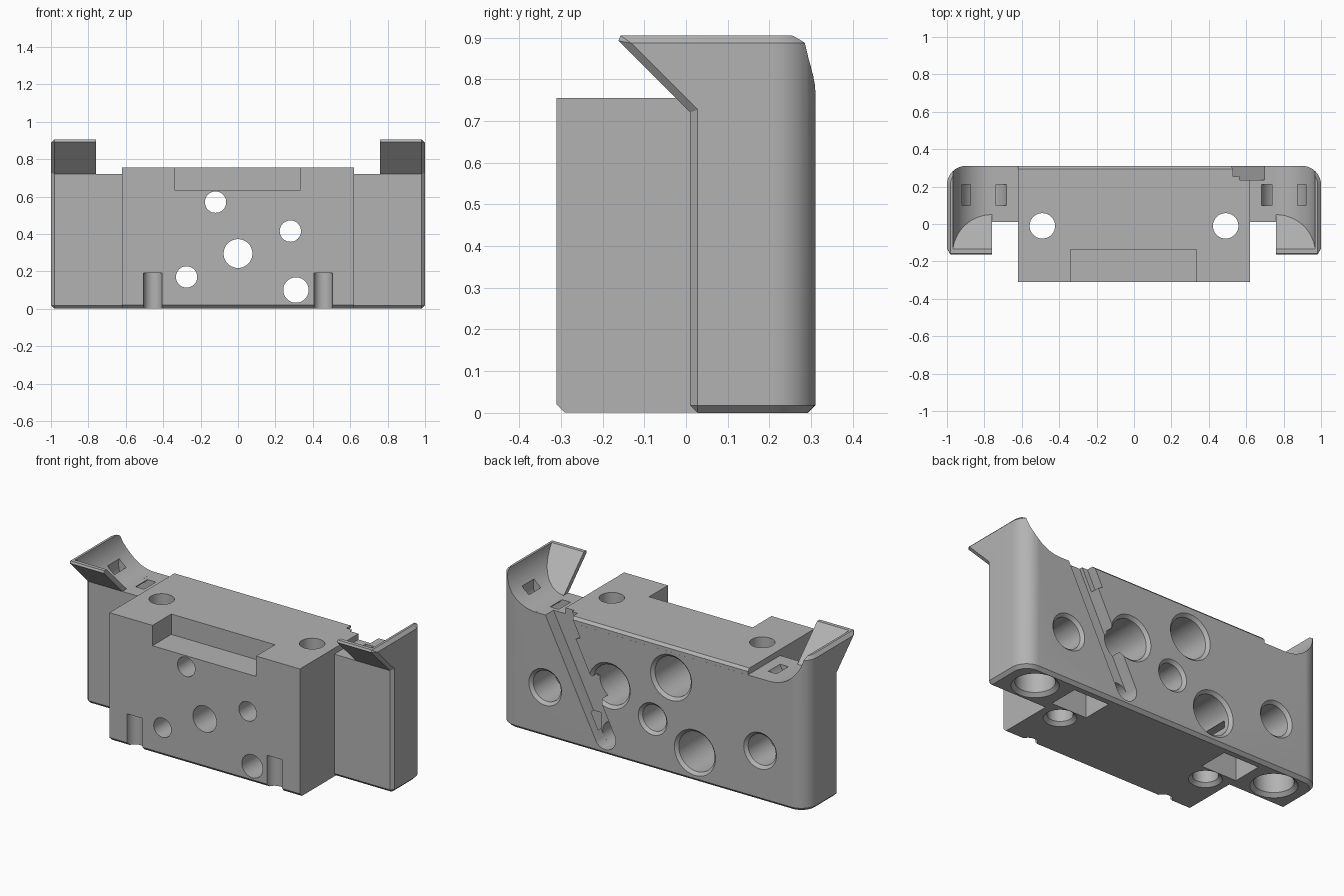
import bpy, bmesh
from math import sin, cos, pi, radians, sqrt
from mathutils import Vector

cube = bpy.data.objects.get("Cube")
if cube:
    bpy.data.objects.remove(cube, do_unlink=True)

grey = bpy.data.materials.new("plain grey")
grey.use_nodes = True
COLOUR = (0.45, 0.45, 0.45, 1)
grey.diffuse_color = COLOUR
grey.node_tree.nodes["Principled BSDF"].inputs["Base Color"].default_value = COLOUR


def place(axis, u, v, w):
    """Put profile point (u, v) at distance w along the axis."""
    return {"x": Vector((w, u, v)), "y": Vector((u, w, v)), "z": Vector((u, v, w))}[axis]


def loft(name, rings):
    """Closed solid through a list of equal rings of points."""
    bm = bmesh.new()
    loops = [[bm.verts.new(p) for p in ring] for ring in rings]
    n = len(loops[0])
    for a, b in zip(loops, loops[1:]):
        for i in range(n):
            j = (i + 1) % n
            bm.faces.new((a[i], a[j], b[j], b[i]))
    bm.faces.new(loops[0])
    bm.faces.new(loops[-1])
    bmesh.ops.recalc_face_normals(bm, faces=bm.faces)
    mesh = bpy.data.meshes.new(name)
    bm.to_mesh(mesh)
    bm.free()
    ob = bpy.data.objects.new(name, mesh)
    bpy.context.collection.objects.link(ob)
    mesh.materials.append(grey)
    return ob


def prism(name, axis, pts, a, b):
    return loft(name, [[place(axis, u, v, w) for u, v in pts] for w in (a, b)])


def drill(axis, u, v, steps, n=40):
    """Turned cutter: steps are (distance along axis, radius)."""
    return loft("drill", [[place(axis, u + r * cos(2 * pi * i / n), v + r * sin(2 * pi * i / n), w)
                           for i in range(n)] for w, r in steps])


def rect(a, b, c, d):
    return [(a, c), (b, c), (b, d), (a, d)]


def arc(cx, cy, r, a0, a1, n):
    return [(cx + r * cos(radians(a0 + (a1 - a0) * i / n)),
             cy + r * sin(radians(a0 + (a1 - a0) * i / n))) for i in range(n + 1)]


def apply(ob, mod):
    bpy.context.view_layer.objects.active = ob
    bpy.ops.object.modifier_apply(modifier=mod.name)


def combine(ob, other, operation="DIFFERENCE"):
    mod = ob.modifiers.new("combine", "BOOLEAN")
    mod.operation, mod.solver, mod.object = operation, "EXACT", other
    apply(ob, mod)
    bpy.data.objects.remove(other, do_unlink=True)


# Wide back plate with overhanging horns, rounded back corners, chamfered edges
body = prism("mounting_block", "x",
             [(.01, 0), (.31, 0), (.31, .905), (-.175, .905), (.01, .72)], -1, 1)
bm = bmesh.new()
bm.from_mesh(body.data)
corners = [e for e in bm.edges
           if all(v.co.y > .3 for v in e.verts) and abs(e.verts[0].co.z - e.verts[1].co.z) > .5]
bmesh.ops.bevel(bm, geom=corners, offset=.1, segments=10, profile=.5, affect="EDGES")
bm.to_mesh(body.data)
bm.free()
chamfer = body.modifiers.new("chamfer", "BEVEL")
chamfer.width, chamfer.segments = .018, 1
chamfer.limit_method, chamfer.angle_limit = "ANGLE", radians(50)
apply(body, chamfer)

# Open the middle, then scoop each horn behind its sloping front lip
combine(body, prism("opening", "y", rect(-.76, .76, .72, 1.2), -1, 1))
for s in (1, -1):
    section = [(.7, 1.1), (.7, .7201)] + arc(.76, .9301, .21, -90, 0, 20) + [(.97, 1.1)]
    rings = [[Vector((s * x, .77 - z, z)) for x, z in section],
             [Vector((s * x, .6, z)) for x, z in section]]
    combine(body, loft("scoop", rings))

# Centre block
combine(body, prism("centre_block", "x",
                    [(-.31, .02), (-.29, .0004), (.29, .0004), (.3097, .02),
                     (.3097, .74), (.295, .755), (-.31, .755)], -.62, .62), "UNION")

# Recess in the top front edge
combine(body, prism("recess", "y", rect(-.34, .335, .635, .9), -.5, -.135))

# Through holes, three of them widened from the back
for x, z in ((-.12, .57), (.28, .415), (-.275, .17)):
    combine(body, drill("y", x, z, [(-.5, .057), (0, .057), (.0001, .117),
                                    (.293, .117), (.33, .154)]))
combine(body, drill("y", 0, .295, [(-.5, .077), (.293, .077), (.33, .114)]))
combine(body, drill("y", .31, .1, [(-.5, .068), (.4, .068)]))

# Diagonal channel in the back, with two side notches
base, along = Vector((.31, .1)), Vector((.33, .655)).normalized()
side = Vector((-along.y, along.x))


def slanted(t, offset):
    return tuple(base + along * t + side * offset)


lean = 26.7
channel = [slanted(.95, -.068)] + arc(base.x, base.y, .068, -lean, -180 - lean, 16) + [slanted(.95, .068)]
combine(body, prism("channel", "y", channel, .235, .5))
for t0, t1 in ((.56, .85), (.28, .34)):
    notch = [slanted(t0, 0), slanted(t1, 0), slanted(t1, .1), slanted(t0, .1)]
    combine(body, prism("notch", "y", notch, .255, .5))

for s in (1, -1):
    # Blind holes in the back of the wings
    combine(body, drill("y", s * .7, .295, [(.1, .09), (.293, .09), (.33, .127)]))
    # Vertical holes and their countersinks underneath
    combine(body, drill("z", s * .49, -.01, [(-.02, .108), (.02, .068), (1, .068)]))
    # Blind round and square pockets underneath
    combine(body, drill("z", s * .805, .165, [(-.02, .145), (.02, .105), (.15, .105)]))
    combine(body, prism("pocket", "z", rect(s * .39, s * .62, .08, .26), -.1, .2))
    # Half-round grooves at the foot of the front
    combine(body, drill("z", s * .455, -.31, [(-.1, .05), (.19, .05)]))
    # Curved strap tunnels in the wing tops
    tunnel = arc(.8, .76, .125, 160, 380, 20) + arc(.8, .76, .075, 380, 160, 20)
    combine(body, prism("tunnel", "y", [(s * x, z) for x, z in tunnel], .1, .21))

bpy.ops.object.select_all(action="DESELECT")
body.select_set(True)
bpy.context.view_layer.objects.active = body
bpy.ops.object.shade_smooth_by_angle(angle=radians(25))
